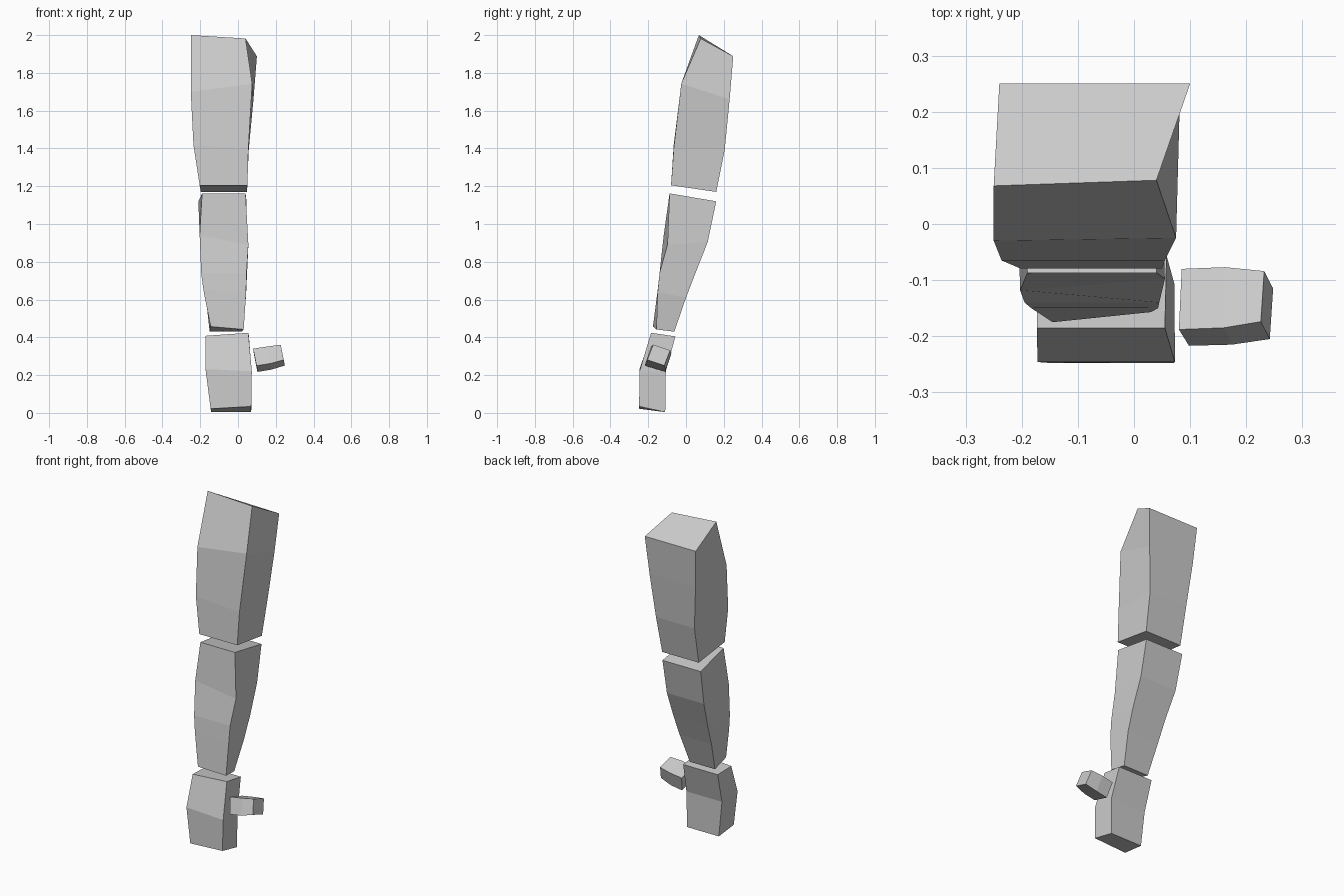
import bpy, bmesh
from mathutils import Vector

if "Cube" in bpy.data.objects:
    bpy.data.objects.remove(bpy.data.objects["Cube"])


def ring(front, back, lift=0.0, recess=0.0):
    """Four-sided section from a front and a back edge, each (x left, x right, y, z).
    lift / recess move the front right corner in z / y."""
    l, r, y, z = front
    bl, br, by, bz = back
    return [(l, y, z), (r, y + recess, z + lift), (br, by, bz), (bl, by, bz)]


def slanted(corner, across, down):
    """Four-sided section from one corner and two edge vectors."""
    c, a, d = Vector(corner), Vector(across), Vector(down)
    return [c, c + a, c + a + d, c + d]


def loft(name, rings):
    bm = bmesh.new()
    loops = [[bm.verts.new(p) for p in r] for r in rings]
    for a, b in zip(loops, loops[1:]):
        for i in range(4):
            j = (i + 1) % 4
            bm.faces.new((a[i], a[j], b[j], b[i]))
    bm.faces.new(loops[0])
    bm.faces.new(loops[-1][::-1])
    bmesh.ops.recalc_face_normals(bm, faces=bm.faces[:])
    mesh = bpy.data.meshes.new(name)
    bm.to_mesh(mesh)
    bm.free()
    obj = bpy.data.objects.new(name, mesh)
    bpy.context.collection.objects.link(obj)
    return obj


# Upper arm, with slanted shoulder cut
loft("upper_arm", [
    ring((-.25, .04, .068, 2.0), (-.24, .10, .25, 1.888), -.018, .01),
    ring((-.25, .075, -.03, 1.70), (-.225, .082, .231, 1.66), .043, .005),
    ring((-.236, .055, -.065, 1.42), (-.20, .057, .205, 1.395), -.02),
    ring((-.203, .05, -.079, 1.205), (-.197, .047, .16, 1.17)),
])

# Forearm, tapering to the wrist
loft("forearm", [
    ring((-.19, .04, -.087, 1.162), (-.21, .045, .16, 1.12)),
    ring((-.203, .055, -.118, .94), (-.20, .047, .115, .905), -.05, .02),
    ring((-.195, .045, -.14, .74), (-.18, .048, .05, .74)),
    ring((-.183, .043, -.15, .65), (-.17, .042, 0, .61), -.01),
    ring((-.145, .03, -.175, .457), (-.15, .018, -.062, .43), -.015, .018),
])

# Hand, a bent mitten block
loft("hand", [
    ring((-.173, .055, -.185, .408), (-.172, .058, -.056, .405), .016),
    ring((-.172, .073, -.246, .232), (-.165, .072, -.107, .22), -.012),
    ring((-.145, .07, -.248, .022), (-.142, .07, -.11, .004), .012),
])

# Thumb, sticking out sideways
loft("thumb", [
    slanted((.08, -.188, .34), (.005, .108, -.033), (.018, -.029, -.09)),
    slanted((.16, -.185, .352), (.002, .108, -.033), (.014, -.03, -.09)),
    slanted((.226, -.174, .361), (.006, .09, -.03), (.016, -.031, -.08)),
])
